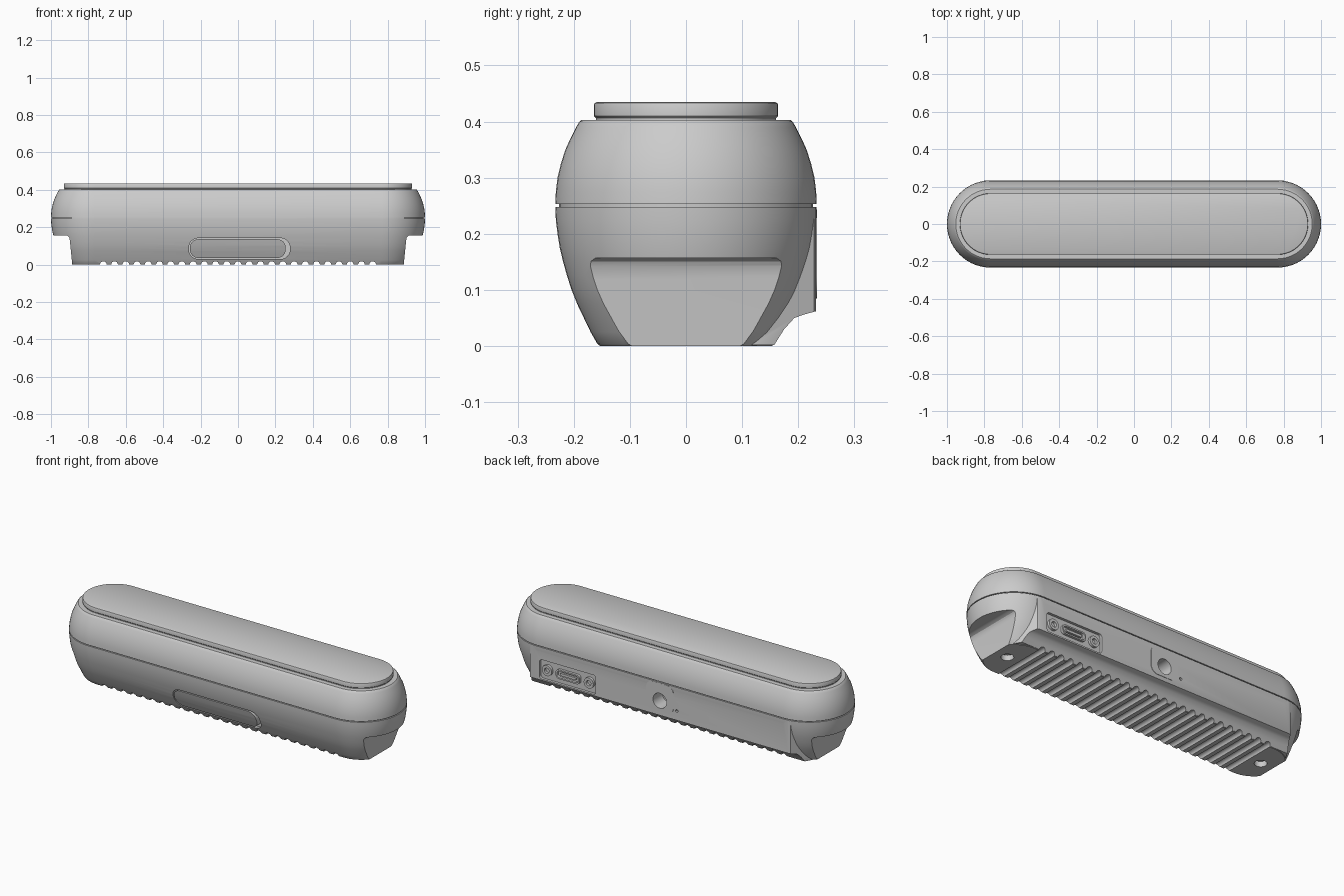
import bpy, bmesh, math
from math import sin, cos, pi

if "Cube" in bpy.data.objects:
    bpy.data.objects.remove(bpy.data.objects["Cube"])

CX = 0.767   # centre of the round ends
grey = bpy.data.materials.new("plain_grey")
grey.diffuse_color = (0.6, 0.6, 0.6, 1)
grey.use_nodes = True
grey.node_tree.nodes["Principled BSDF"].inputs["Base Color"].default_value = grey.diffuse_color


def make(name, bm):
    bmesh.ops.recalc_face_normals(bm, faces=bm.faces)
    me = bpy.data.meshes.new(name)
    bm.to_mesh(me)
    bm.free()
    me.materials.append(grey)
    ob = bpy.data.objects.new(name, me)
    bpy.context.collection.objects.link(ob)
    return ob


def loft(name, profile, n=28):
    """Stack of stadium outlines given as (z, radius)."""
    bm = bmesh.new()
    rings = []
    for z, r in profile:
        ring = []
        for s, start in ((1, -pi / 2), (-1, pi / 2)):
            for i in range(n + 1):
                a = start + pi * i / n
                ring.append(bm.verts.new((s * CX + r * cos(a), r * sin(a), z)))
        rings.append(ring)
    m = len(rings[0])
    for a, b in zip(rings, rings[1:]):
        for i in range(m):
            j = (i + 1) % m
            bm.faces.new((a[i], a[j], b[j], b[i]))
    bm.faces.new(rings[0])
    bm.faces.new(rings[-1])
    return make(name, bm)


def prism(name, shapes, axis, lo, hi):
    """Extrude flat outlines along an axis; several outlines make one object."""
    def put(p, t):
        return {'x': (t, p[0], p[1]), 'y': (p[0], t, p[1]), 'z': (p[0], p[1], t)}[axis]
    bm = bmesh.new()
    for pts in shapes:
        a = [bm.verts.new(put(p, lo)) for p in pts]
        b = [bm.verts.new(put(p, hi)) for p in pts]
        bm.faces.new(a)
        bm.faces.new(b)
        for i in range(len(pts)):
            j = (i + 1) % len(pts)
            bm.faces.new((a[i], a[j], b[j], b[i]))
    return make(name, bm)


def circle(cx, cy, r, n=24):
    return [(cx + r * cos(2 * pi * i / n), cy + r * sin(2 * pi * i / n)) for i in range(n)]


def rounded(x0, x1, y0, y1, r, n=8):
    pts = []
    for q, (x, y) in enumerate(((x1 - r, y1 - r), (x0 + r, y1 - r), (x0 + r, y0 + r), (x1 - r, y0 + r))):
        for i in range(n + 1):
            a = pi / 2 * (q + i / n)
            pts.append((x + r * cos(a), y + r * sin(a)))
    return pts


def boolean(ob, tool, op='DIFFERENCE'):
    mod = ob.modifiers.new("bool", 'BOOLEAN')
    mod.operation, mod.object, mod.solver = op, tool, 'EXACT'
    bpy.context.view_layer.objects.active = ob
    bpy.ops.object.modifier_apply(modifier=mod.name)
    bpy.data.objects.remove(tool)


LOWER = [(0, .153), (.004, .158), (.025, .17), (.05, .182), (.075, .194), (.1, .204),
         (.125, .212), (.15, .219), (.175, .225), (.2, .229), (.225, .232), (.248, .233)]

# lower shell with the flat back wall
lower = loft("lower_shell", LOWER)
wall = prism("wall", [[(-.87, .05), (-.87, .12), (-.81, .228), (-.80, .2315), (.80, .2315),
                       (.81, .228), (.87, .12), (.87, .05)]], 'z', .002, .246)
boolean(wall, prism("c", [[(.15, -.05), (.156, 0), (.175, .03), (.193, .05), (.21, .056), (.235, .063),
                           (.4, .063), (.4, -.05)]], 'x', -1.2, 1.2))
boolean(lower, wall, 'UNION')

# stepped cuts under both ends
for s in (1, -1):
    pts = [(.876, -.1), (.886, 0), (.898, .12), (.901, .142), (.906, .151), (.917, .157),
           (1.3, .158), (1.3, -.1)]
    boolean(lower, prism("c", [[(s * x, z) for x, z in pts]], 'y', -.5, .5))

# grip grooves and screw holes in the base
boolean(lower, prism("c", [circle(-.72 + .06 * i, 0, .018, 16) for i in range(25)], 'y', -.4, .4))
boolean(lower, prism("c", [circle(s * .81, 0, .032) for s in (1, -1)], 'z', -.05, .03))

# front button set in its recess
boolean(lower, prism("c", [rounded(-.263, .278, .03, .142, .05)], 'y', -.4, -.15))
button = loft("front_button", LOWER)
boolean(button, prism("c", [rounded(-.257, .255, .036, .136, .045)], 'y', -.4, -.14), 'INTERSECT')

# back port recess, lens hole and pin hole
boolean(lower, prism("c", [rounded(.40, .75, .07, .178, .015)], 'y', .217, .4))
hole = circle(0, .145, .042, 32)
boolean(lower, prism("c", [hole, circle(-.105, .115, .008, 12)], 'y', .15, .4))

# surround of the back hole
surround = prism("hole_surround", [rounded(-.085, .085, .085, .243, .04)], 'y', .225, .2335)
boolean(surround, prism("c", [hole], 'y', .1, .4))

# port: two screw posts and a connector
posts = prism("port_posts", [circle(x, .124, .03) for x in (.445, .705)], 'y', .21, .231)
boolean(posts, prism("c", [circle(x, .124, .015, 16) for x in (.445, .705)], 'y', .214, .3))
port = prism("port_connector", [rounded(.5, .65, .098, .15, .02)], 'y', .21, .231)
boolean(port, prism("c", [rounded(.508, .642, .106, .142, .015)], 'y', .216, .3))
prism("port_tongue", [rounded(.525, .625, .117, .131, .005)], 'y', .21, .228)

# seam core, upper shell and raised top plate
loft("seam_core", [(.23, .226), (.27, .226)])
loft("upper_shell", [(.253, .233), (.275, .232), (.3, .229), (.325, .223), (.35, .215),
                     (.37, .206), (.39, .196), (.4, .190), (.403, .186)])
loft("top_plate", [(.39, .16), (.406, .16), (.41, .164), (.43, .164), (.433, .1625), (.435, .158)])

# smooth shading with kept edges
for ob in list(bpy.context.scene.objects):
    bpy.ops.object.select_all(action='DESELECT')
    ob.select_set(True)
    bpy.context.view_layer.objects.active = ob
    bpy.ops.object.shade_smooth_by_angle(angle=math.radians(30))
